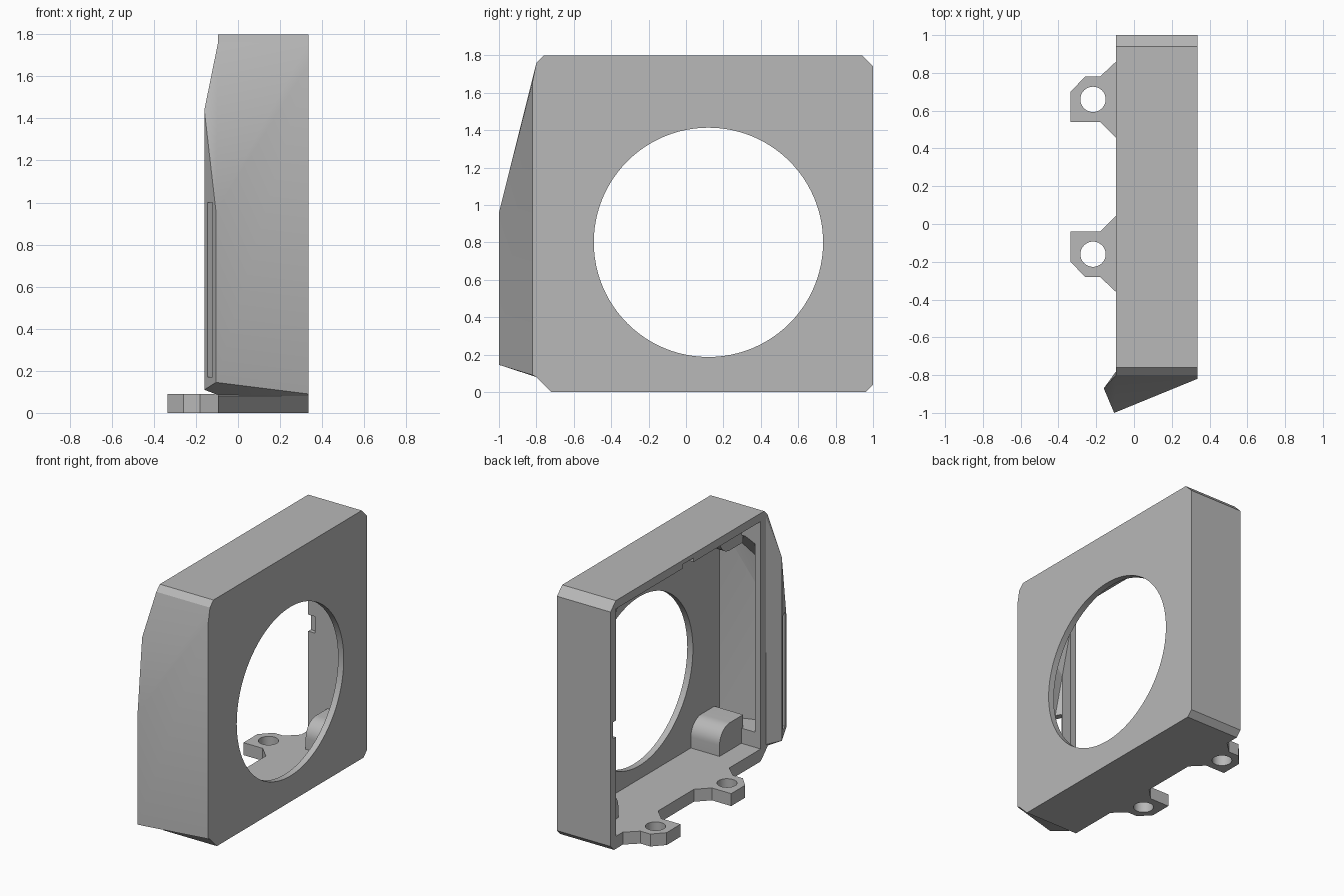
import bpy, bmesh, math
from mathutils import Vector

old = bpy.data.objects.get("Cube")
if old:
    bpy.data.objects.remove(old, do_unlink=True)

grey = bpy.data.materials.new("light grey plastic")
grey.use_nodes = True
COLOUR = (0.48, 0.48, 0.48, 1)
grey.diffuse_color = COLOUR
grey.node_tree.nodes["Principled BSDF"].inputs["Base Color"].default_value = COLOUR


def finish(name, bm):
    bmesh.ops.recalc_face_normals(bm, faces=bm.faces)
    mesh = bpy.data.meshes.new(name)
    bm.to_mesh(mesh)
    bm.free()
    mesh.materials.append(grey)
    ob = bpy.data.objects.new(name, mesh)
    bpy.context.collection.objects.link(ob)
    return ob


def prism(name, outline, axis, lo, hi):
    """Extrude a 2D outline along x (outline in y, z) or z (outline in x, y)."""
    bm = bmesh.new()
    place = (lambda p: (lo, *p)) if axis == "x" else (lambda p: (*p, lo))
    face = bm.faces.new([bm.verts.new(place(p)) for p in outline])
    ext = bmesh.ops.extrude_face_region(bm, geom=[face])
    step = Vector((hi - lo, 0, 0)) if axis == "x" else Vector((0, 0, hi - lo))
    moved = [v for v in ext["geom"] if isinstance(v, bmesh.types.BMVert)]
    bmesh.ops.translate(bm, verts=moved, vec=step)
    return finish(name, bm)


def hull(name, points):
    bm = bmesh.new()
    for p in points:
        bm.verts.new(p)
    res = bmesh.ops.convex_hull(bm, input=bm.verts)
    spare = [g for g in res["geom_interior"] if isinstance(g, bmesh.types.BMVert)]
    bmesh.ops.delete(bm, geom=spare, context="VERTS")
    return finish(name, bm)


def box(name, x, y, z):
    return prism(name, [(y[0], z[0]), (y[1], z[0]), (y[1], z[1]), (y[0], z[1])], "x", *x)


def circle(cx, cy, r, n):
    return [(cx + r * math.cos(2 * math.pi * i / n), cy + r * math.sin(2 * math.pi * i / n))
            for i in range(n)]


def combine(target, tool, operation):
    mod = target.modifiers.new(operation.lower(), "BOOLEAN")
    mod.operation, mod.object, mod.solver = operation, tool, "EXACT"
    bpy.context.view_layer.objects.active = target
    bpy.ops.object.modifier_apply(modifier=mod.name)
    bpy.data.objects.remove(tool, do_unlink=True)


# Chamfered square housing
housing = prism("fan_housing", [(-.72, 0), (.96, 0), (1, .04), (1, 1.74), (.94, 1.8),
                                (-.76, 1.8), (-.8, 1.76), (-.8, .08)], "x", -.095, .335)

# Wedge-shaped side duct on the front
duct = hull("side_duct", [(-.105, -1, .145), (-.105, -1, .96), (-.16, -.87, .11),
                          (-.16, -.87, 1.44), (.335, -.82, .09), (.335, -.82, 1.66),
                          (-.095, -.8, .085), (-.095, -.8, 1.76), (.335, -.8, .08),
                          (.335, -.8, 1.76), (-.095, -.78, .1), (-.095, -.78, 1.75),
                          (.335, -.78, .1), (.335, -.78, 1.75)])
combine(housing, duct, "UNION")

# Open interior, round opening and duct pocket
Y0, Y1, Z0, Z1 = -.72, .94, .09, 1.74
combine(housing, box("cavity", (-.3, .29), (Y0, Y1), (Z0, Z1)), "DIFFERENCE")
combine(housing, prism("opening", circle(.12, .8, .613, 96), "x", .2, .5), "DIFFERENCE")
pocket = hull("pocket", [(.29, -.8, .2), (.29, -.8, 1.6), (-.08, -.93, .2), (-.08, -.93, .95),
                         (-.11, -.88, .2), (-.11, -.88, 1.3), (-.04, -.7, .2),
                         (-.04, -.7, 1.6), (.29, -.7, .2), (.29, -.7, 1.6)])
combine(housing, pocket, "DIFFERENCE")

# Narrow outlet slot in the duct edge
slot = prism("slot", [(-.152, -.912), (-.127, -.968), (-.05, -.92), (-.075, -.865)],
             "z", .17, 1.0)
combine(housing, slot, "DIFFERENCE")

# Small clip notches in the rim
combine(housing, box("back_notch", (-.2, -.04), (.9, .97), (.81, .93)), "DIFFERENCE")
combine(housing, box("top_notch", (-.2, -.04), (.05, .17), (1.7, 1.77)), "DIFFERENCE")

# Rounded bosses in the four inner corners
for cy, sy in ((Y0, 1), (Y1, -1)):
    for cz, sz in ((Z0, 1), (Z1, -1)):
        arc = [(.13 + .12 * math.cos(a), .08 + .12 * math.sin(a))
               for a in (math.pi / 2 * i / 10 for i in range(11))]
        shape = [(-.02, -.02), (.25, -.02)] + arc + [(-.02, .2)]
        boss = prism("corner_boss", [(cy + sy * u, cz + sz * v) for u, v in shape],
                     "x", .06, .3)
        combine(housing, boss, "UNION")

# Pair of mirrored mounting tabs with screw holes
tab = [(-.08, .86), (-.095, .86), (-.18, .78), (-.26, .78), (-.335, .7), (-.335, .54),
       (-.18, .54), (-.095, .455), (-.08, .455)]
for mirrored in (False, True):
    def flip(y):
        return .5 - y if mirrored else y
    lug = prism("mounting_tab", [(x, flip(y)) for x, y in tab], "z", 0, Z0)
    drill = prism("screw_hole", circle(-.217, flip(.66), .067, 32), "z", -.1, .3)
    combine(lug, drill, "DIFFERENCE")
    combine(housing, lug, "UNION")

# Crisp edges with smooth curves
bpy.ops.object.select_all(action="DESELECT")
housing.select_set(True)
bpy.context.view_layer.objects.active = housing
bpy.ops.object.shade_smooth_by_angle(angle=math.radians(25))
